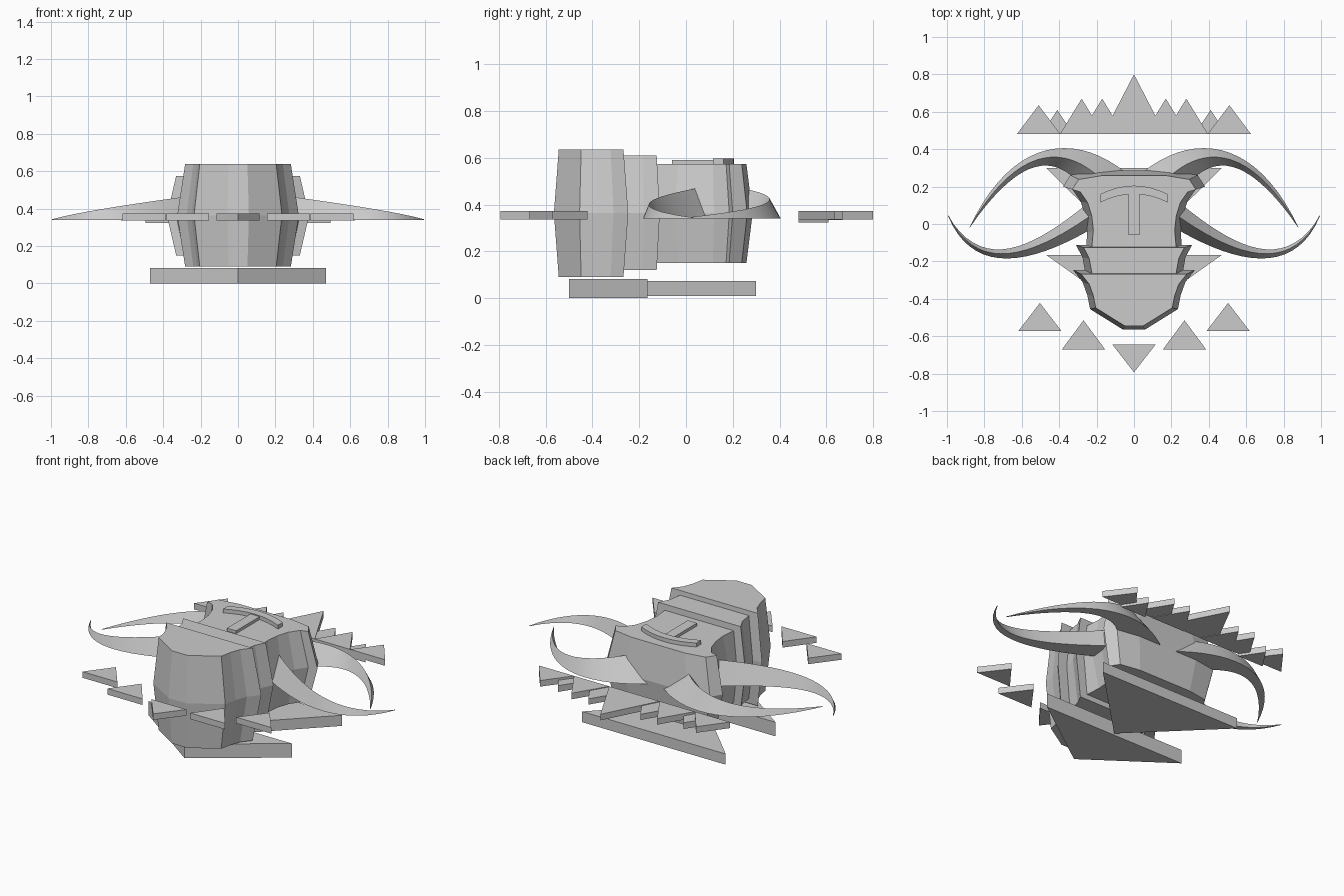
import bpy, math
from mathutils import Vector
from mathutils.geometry import interpolate_bezier

if "Cube" in bpy.data.objects:
    bpy.data.objects.remove(bpy.data.objects["Cube"])


def make_mesh(name, verts, faces):
    me = bpy.data.meshes.new(name)
    me.from_pydata(verts, [], faces)
    ob = bpy.data.objects.new(name, me)
    bpy.context.collection.objects.link(ob)
    # consistent outward normals
    import bmesh
    bm = bmesh.new()
    bm.from_mesh(me)
    bmesh.ops.recalc_face_normals(bm, faces=bm.faces)
    bm.to_mesh(me)
    bm.free()
    return ob


def loft(name, rings):
    """Closed solid through rings of equal point count."""
    n = len(rings[0])
    verts = [p for r in rings for p in r]
    faces = [list(range(n)), [len(verts) - n + i for i in range(n)]]
    for k in range(len(rings) - 1):
        for i in range(n):
            j = (i + 1) % n
            faces.append([k * n + i, k * n + j, (k + 1) * n + j, (k + 1) * n + i])
    return make_mesh(name, verts, faces)


def slab(name, pts, z0, z1):
    return loft(name, [[(x, y, z) for x, y in pts] for z in (z0, z1)])


def barrel(name, half, cy, z0, z1, shrink=0.87):
    """Mirrored outline, full size at mid height and smaller at both ends."""
    pts = half + [(-x, y) for x, y in reversed(half)]
    rings = []
    for z, s in ((z0, shrink), ((z0 + z1) / 2, 1), (z1, shrink)):
        rings.append([(x * s, cy + (y - cy) * s, z) for x, y in pts])
    return loft(name, rings)


# Skull, muzzle band and snout
barrel("skull", [(.20, .285), (.34, .262), (.38, .20), (.33, .185), (.285, .12),
                 (.26, .04), (.25, -.05), (.26, -.17)], .08, .15, .575)
barrel("muzzle_band", [(.31, -.112), (.275, -.18), (.25, -.32)], -.215, .12, .61)
barrel("snout", [(.325, -.247), (.275, -.31), (.25, -.38), (.235, -.455),
                 (.058, -.565)], -.405, .09, .637)

# Base wedges
slab("front_base", [(-.47, -.165), (.47, -.165), (0, -.5)], 0, .083)
slab("rear_base", [(-.47, .3), (.47, .3), (0, -.165)], .01, .073)

# Arched brow and nose ridge
steps = [i / 8 * 2 - 1 for i in range(9)]
upper = [(.18 * t, .205 - .045 * t * t) for t in steps]
lower = [(.18 * t, .16 - .045 * t * t) for t in reversed(steps)]
slab("brow", upper + lower, .57, .598)
slab("nose_ridge", [(-.03, .17), (.03, .17), (.03, -.06), (-.03, -.06)], .57, .592)


# Horns: flat underside, ridge along the middle
def horn(name, outer, inner, side):
    n = 20
    def curve(c):
        return interpolate_bezier(*[Vector((x, y, .34)) for x, y in c], n)
    rings = []
    for i, (a, b) in enumerate(zip(curve(outer), curve(inner))):
        t = i / (n - 1)
        if i == n - 1:  # hair-thin tip
            b = b + Vector((-.003, .001, 0))
        m = (a + b) / 2
        m.z += .135 * (1 - t) + .003
        rings.append([(p.x * side, p.y, p.z) for p in (a, m, b)])
    ob = loft(name, rings)
    bpy.context.view_layer.objects.active = ob
    ob.select_set(True)
    bpy.ops.object.shade_smooth_by_angle(angle=math.radians(30))
    ob.select_set(False)


for side, tag in ((1, "right"), (-1, "left")):
    horn("upper_horn_" + tag,
         [(.05, .28), (.33, .50), (.66, .45), (.88, -.02)],
         [(.22, .12), (.40, .41), (.60, .38), (.88, -.02)], side)
    horn("lower_horn_" + tag,
         [(.15, .02), (.50, -.20), (.85, -.31), (.995, .045)],
         [(.20, .15), (.52, -.12), (.80, -.28), (.995, .045)], side)


# Floating spikes: centre x, half width, base y, apex y, z range
def spike(name, x, w, y0, y1, z0=.337, z1=.373):
    slab(name, [(x - w, y0), (x + w, y0), (x, y1)], z0, z1)


spike("rear_spike_centre", 0, .165, .482, .80)
spike("front_spike_centre", 0, .115, -.645, -.793)
for s, tag in ((1, "right"), (-1, "left")):
    spike("rear_spike_inner_" + tag, .17 * s, .115, .482, .67, .335, .369)
    spike("rear_spike_mid_" + tag, .28 * s, .115, .482, .67)
    spike("rear_spike_small_" + tag, .41 * s, .085, .482, .61, .323, .36)
    spike("rear_spike_outer_" + tag, .51 * s, .115, .482, .635)
    spike("front_spike_inner_" + tag, .27 * s, .115, -.67, -.515)
    spike("front_spike_outer_" + tag, .503 * s, .115, -.572, -.422)
